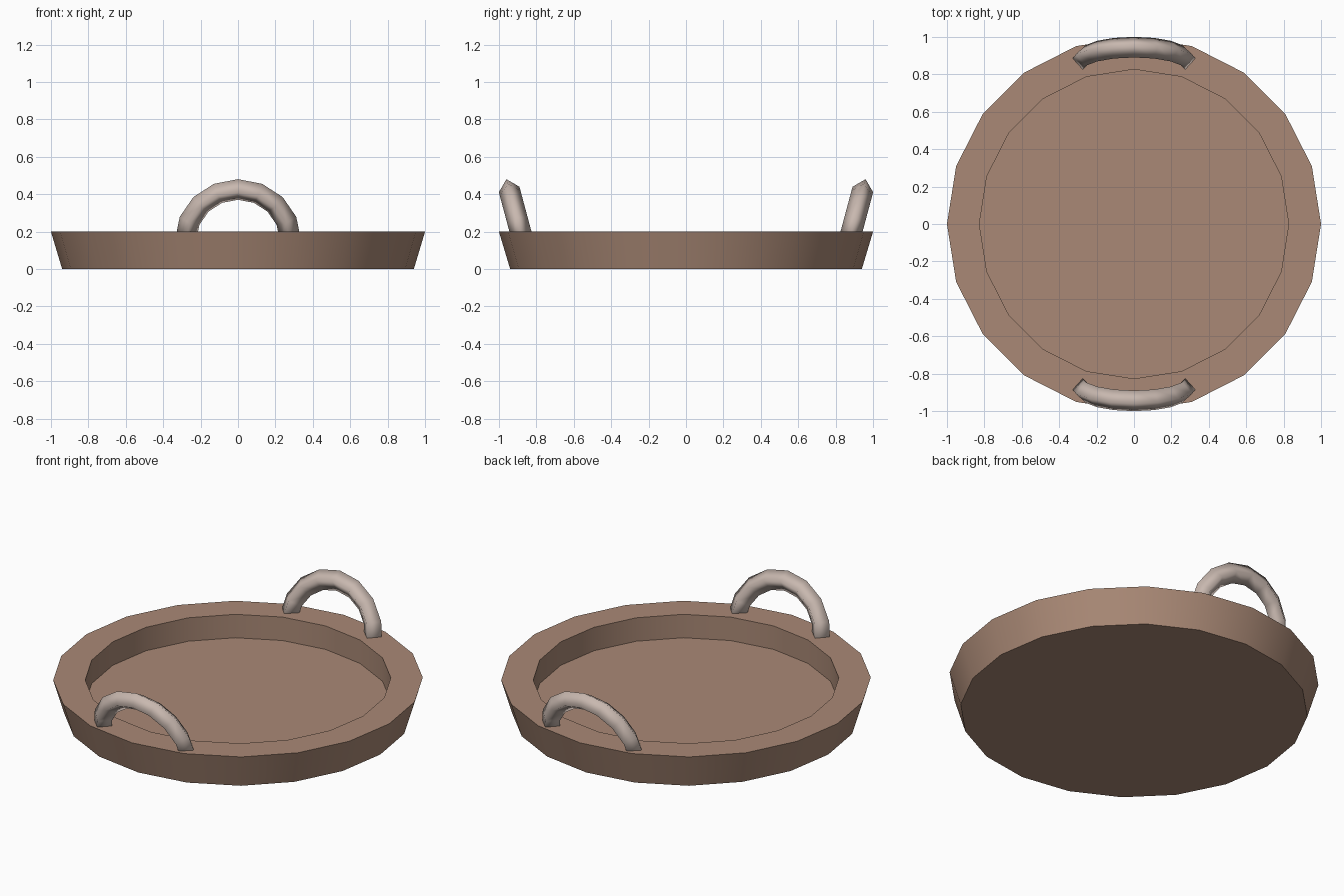
import bpy, bmesh
from math import pi, sin, cos, radians
from mathutils import Matrix, Vector

cube = bpy.data.objects.get("Cube")
if cube:
    bpy.data.objects.remove(cube, do_unlink=True)


def make_material(name, colour):
    mat = bpy.data.materials.new(name)
    mat.use_nodes = True
    mat.diffuse_color = colour
    mat.node_tree.nodes["Principled BSDF"].inputs["Base Color"].default_value = colour
    return mat


def bridge(bm, a, b):
    n = len(a)
    for i in range(n):
        j = (i + 1) % n
        bm.faces.new((a[i], a[j], b[j], b[i]))


def finish(bm, name, mat):
    bmesh.ops.recalc_face_normals(bm, faces=bm.faces)
    mesh = bpy.data.meshes.new(name)
    bm.to_mesh(mesh)
    bm.free()
    mesh.materials.append(mat)
    obj = bpy.data.objects.new(name, mesh)
    bpy.context.collection.objects.link(obj)
    return obj


brown = make_material("warm brown", (0.40, 0.25, 0.18, 1))
pale = make_material("pale taupe", (0.58, 0.48, 0.43, 1))

# Tray: a twenty-sided profile from underside to rim to sunken floor
SIDES = 20
profile = [(0.94, 0), (1.0, 0.2), (0.827, 0.2), (0.827, 0.06)]
bm = bmesh.new()
rings = [[bm.verts.new((r * cos(2 * pi * i / SIDES), r * sin(2 * pi * i / SIDES), z))
          for i in range(SIDES)] for r, z in profile]
for lower, upper in zip(rings, rings[1:]):
    bridge(bm, lower, upper)
bm.faces.new(rings[0])
bm.faces.new(rings[-1])
tray = finish(bm, "tray", brown)
bpy.ops.object.select_all(action="DESELECT")
tray.select_set(True)
bpy.context.view_layer.objects.active = tray
bpy.ops.object.shade_smooth_by_angle(angle=radians(30))

# Handles: half rings with a diamond section, leaning outwards and sunk into the rim
ARC, SECTION = 8, 4
RING, TUBE = 0.28, 0.057
lean = Matrix.Translation((0, 0.873, 0.155)) @ Matrix.Rotation(radians(-15), 4, "X")
for name, turn in (("back_handle", 0), ("front_handle", pi)):
    place = Matrix.Rotation(turn, 4, "Z") @ lean
    bm = bmesh.new()
    loops = []
    for i in range(ARC + 1):
        a = pi * i / ARC
        loop = []
        for k in range(SECTION):
            t = 2 * pi * k / SECTION
            r = RING + TUBE * cos(t)
            loop.append(bm.verts.new(place @ Vector((r * cos(a), TUBE * sin(t), r * sin(a)))))
        loops.append(loop)
    for a, b in zip(loops, loops[1:]):
        bridge(bm, a, b)
    bm.faces.new(loops[0])
    bm.faces.new(loops[-1])
    for f in bm.faces:
        f.smooth = True
    finish(bm, name, pale)
